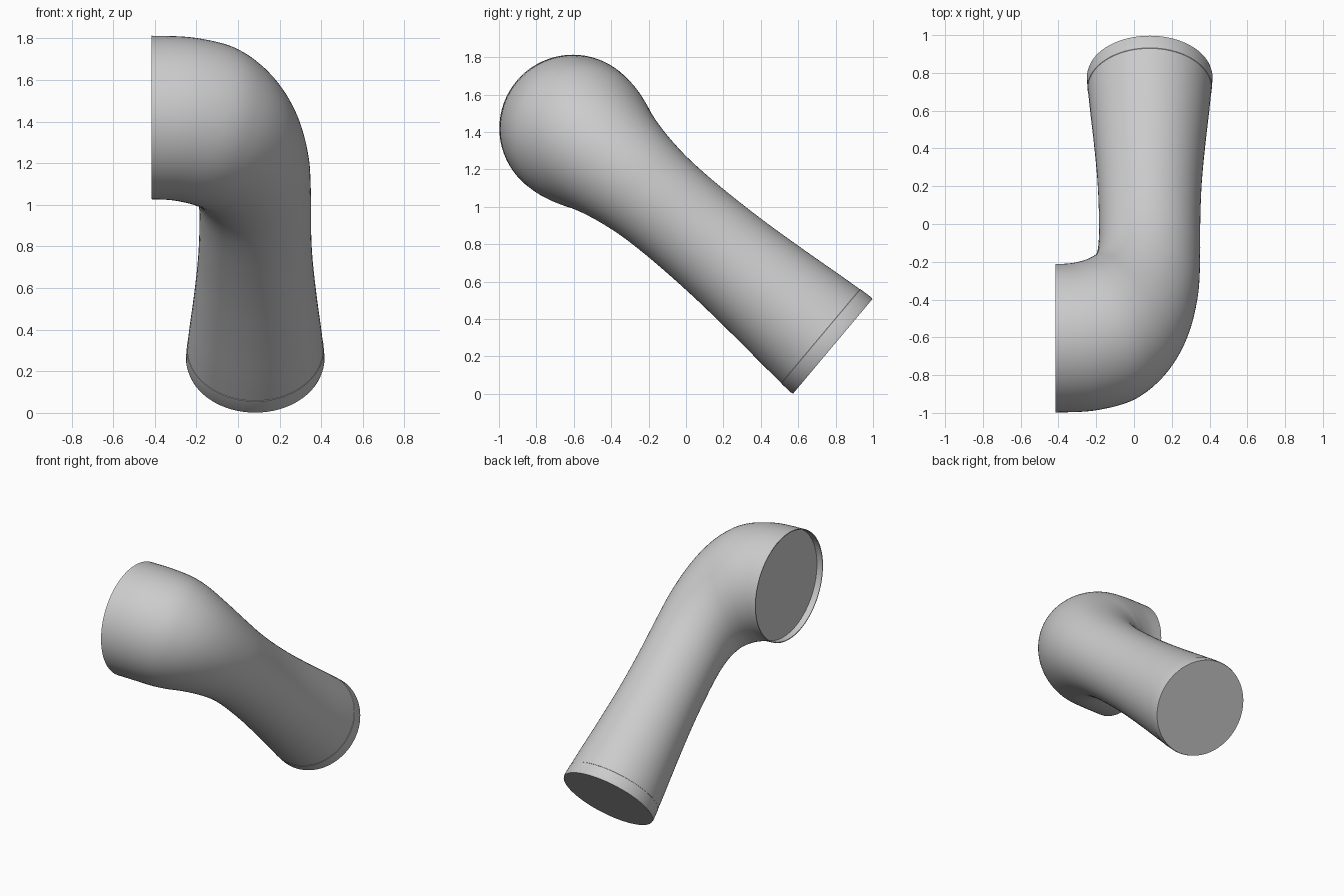
import bpy, bmesh, math
from mathutils import Vector

cube = bpy.data.objects.get("Cube")
if cube:
    bpy.data.objects.remove(cube, do_unlink=True)

SIDES = 72
PITCH = math.radians(40)      # downward slope of the long arm
ORIGIN = Vector((0, -0.605, 1.42))
ARM = Vector((0, math.cos(PITCH), -math.sin(PITCH)))
ACROSS = Vector((0, math.sin(PITCH), math.cos(PITCH)))
AXIS_X = 0.083

grey = bpy.data.materials.new("light grey")
grey.use_nodes = True
colour = (0.6, 0.6, 0.6, 1)
grey.diffuse_color = colour
grey.node_tree.nodes["Principled BSDF"].inputs["Base Color"].default_value = colour


def ring(section):
    """Ellipse from outer (x, u), inner (x, u) and half width."""
    ox, ou, ix, iu, half = section
    outer = ORIGIN + Vector((ox, 0, 0)) + ARM * ou
    inner = ORIGIN + Vector((ix, 0, 0)) + ARM * iu
    centre, reach = (outer + inner) / 2, (outer - inner) / 2
    angles = [2 * math.pi * i / SIDES for i in range(SIDES)]
    return [centre + reach * math.cos(a) + ACROSS * half * math.sin(a) for a in angles]


def straight(u, r):
    return (AXIS_X + r, u, AXIS_X - r, u, r)


def smooth_path(keys, steps):
    """Catmull-Rom interpolation through the key sections."""
    out = []
    pts = [keys[0]] + keys + [keys[-1]]
    for a, b, c, d in zip(pts, pts[1:], pts[2:], pts[3:]):
        for s in range(steps):
            t = s / steps
            out.append(tuple(
                q + 0.5 * t * (r - p + t * (2*p - 5*q + 4*r - w + t * (3*(q - r) + w - p)))
                for p, q, r, w in zip(a, b, c, d)))
    return out + [keys[-1]]


def loft(name, sections):
    bm = bmesh.new()
    loops = [[bm.verts.new(p) for p in ring(s)] for s in sections]
    for a, b in zip(loops, loops[1:]):
        for i in range(SIDES):
            j = (i + 1) % SIDES
            bm.faces.new((a[i], a[j], b[j], b[i]))
    bm.faces.new(loops[0][::-1])
    bm.faces.new(loops[-1])
    bmesh.ops.recalc_face_normals(bm, faces=bm.faces[:])
    mesh = bpy.data.meshes.new(name)
    bm.to_mesh(mesh)
    bm.free()
    mesh.materials.append(grey)
    obj = bpy.data.objects.new(name, mesh)
    bpy.context.collection.objects.link(obj)
    bpy.ops.object.select_all(action='DESELECT')
    obj.select_set(True)
    bpy.context.view_layer.objects.active = obj
    bpy.ops.object.shade_smooth_by_angle(angle=math.radians(30))
    return obj


# Elbow sections fan round the inner corner, then run down the flared arm
elbow = [
    (-0.415, -0.393, -0.415, 0.393, 0.393),
    (-0.2, -0.38, -0.35, 0.398, 0.393),
    (0.0, -0.32, -0.29, 0.42, 0.388),
    (0.13, -0.22, -0.25, 0.45, 0.37),
    (0.23, -0.08, -0.22, 0.49, 0.34),
    (0.3, 0.1, -0.2, 0.55, 0.31),
    (0.34, 0.32, -0.19, 0.62, 0.285),
    (0.35, 0.54, -0.186, 0.7, 0.271),
]
arm = [straight(u, r) for u, r in
       ((0.82, 0.268), (1.08, 0.276), (1.35, 0.295), (1.6, 0.317), (1.729, 0.327))]

# Recessed cap inside a thin lip at the wide mouth
lip_r = 0.387
recess = [(x, -lip_r, x, lip_r, lip_r) for x in (-0.37, -0.415)]
loft("elbow_pipe", recess + smooth_path(elbow + arm, 6))

# Collar closing the lower end, with a small bevelled edge
loft("end_collar", [straight(u, r) for u, r in
                    ((1.727, 0.324), (1.731, 0.329), (1.802, 0.333), (1.814, 0.33))])
